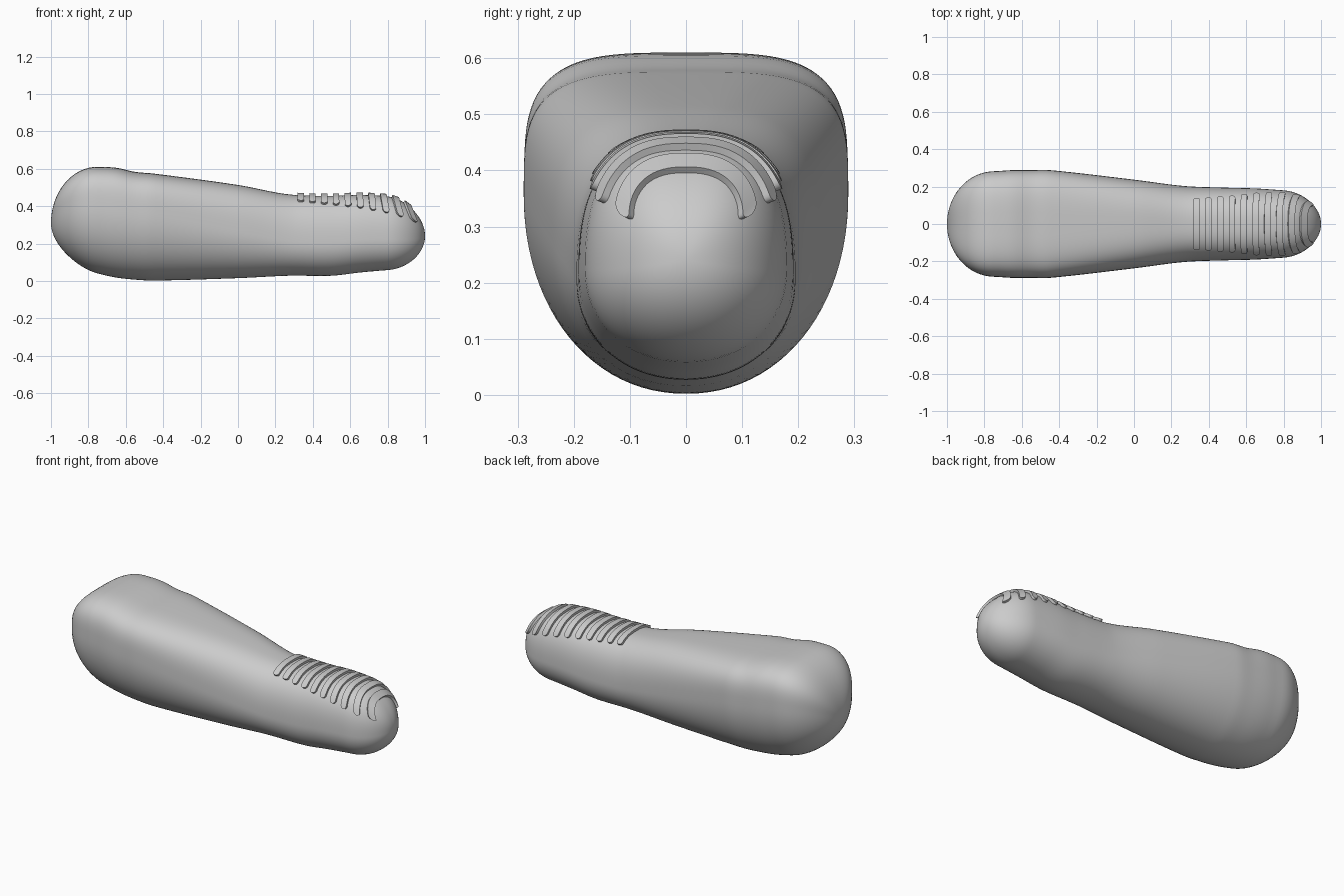
import bpy, bmesh, math
from mathutils import Vector

if "Cube" in bpy.data.objects:
    bpy.data.objects.remove(bpy.data.objects["Cube"])

# Single grey material
grey = bpy.data.materials.new("plain grey")
grey.use_nodes = True
colour = (0.6, 0.6, 0.6, 1)
grey.diffuse_color = colour
grey.node_tree.nodes["Principled BSDF"].inputs["Base Color"].default_value = colour

# Body stations: x, top, bottom, half width (before the ends are rounded)
STATIONS = [
    (-1, .61, .11, .28), (-.75, .61, .04, .282), (-.65, .605, .018, .288),
    (-.55, .583, .007, .288), (-.45, .574, .002, .288), (0, .513, .015, .237),
    (.27, .463, .028, .203), (.5, .455, .028, .194), (.65, .46, .045, .19),
    (.8, .452, .058, .18), (1, .42, .07, .165)]


def slope(i, k):
    a, b = STATIONS[max(i - 1, 0)], STATIONS[min(i + 1, len(STATIONS) - 1)]
    return (b[k] - a[k]) / (b[0] - a[0])


def profile(x, k):
    """Smooth interpolation of one station column."""
    i = 0
    while i < len(STATIONS) - 2 and x > STATIONS[i + 1][0]:
        i += 1
    a, b = STATIONS[i], STATIONS[i + 1]
    d = b[0] - a[0]
    t = (x - a[0]) / d
    blend = t * t * (3 - 2 * t)
    return (a[k] + (b[k] - a[k]) * blend
            + d * t * (1 - t) * ((1 - t) * slope(i, k) - t * slope(i + 1, k)))


def power(v, e):
    return math.copysign(abs(v) ** e, v)


def surface(x, angle):
    """Point on the body: a squarish oval section, shrunk towards each end."""
    x = max(-1, min(1, x))
    top, bottom, half = (profile(x, k) for k in (1, 2, 3))
    mix = max(0, min(1, (x + .45) / .75))
    middle = bottom + (top - bottom) * (.62 - .2 * mix)
    c, s = math.cos(angle), math.sin(angle)
    n = 3.6 - 1.0 * mix if s > 0 else 2.1
    y = half * power(c, 2 / n)
    z = middle + (top - middle if s > 0 else middle - bottom) * power(s, 2 / n)
    pole, start, length = (.31, -.75, .25) if x < 0 else (.24, .8, .2)
    t = max(0, (abs(x) - abs(start)) / length)
    shrink = math.sqrt(max(0, 1 - t * t))
    return Vector((x, y * shrink, pole + (z - pole) * shrink))


def normal(x, angle):
    e = .004
    along = surface(x + e, angle) - surface(x - e, angle)
    around = surface(x, angle + e) - surface(x, angle - e)
    return along.cross(around).normalized() * -1


def finish(bm, name, limit):
    bmesh.ops.recalc_face_normals(bm, faces=bm.faces)
    mesh = bpy.data.meshes.new(name)
    bm.to_mesh(mesh)
    bm.free()
    mesh.materials.append(grey)
    obj = bpy.data.objects.new(name, mesh)
    bpy.context.collection.objects.link(obj)
    bpy.ops.object.select_all(action='DESELECT')
    obj.select_set(True)
    bpy.context.view_layer.objects.active = obj
    bpy.ops.object.shade_smooth_by_angle(angle=math.radians(limit))


def bridge(bm, rows, closed=True):
    count = len(rows[0])
    for a, b in zip(rows, rows[1:]):
        for j in range(count):
            k = (j + 1) % count
            bm.faces.new((a[j], a[k], b[k], b[j]))


# Handle body
SIDES, CAP, SPAN = 96, 16, 60
quarter = [math.pi / 2 * i / CAP for i in range(1, CAP)]
xs = [-.75 - .25 * math.cos(a) for a in quarter]
xs += [-.75 + 1.55 * i / SPAN for i in range(SPAN + 1)]
xs += [.8 + .2 * math.sin(a) for a in quarter]
bm = bmesh.new()
rings = [[bm.verts.new(surface(x, math.tau * j / SIDES)) for j in range(SIDES)]
         for x in xs]
bridge(bm, rings)
for ring, x in ((rings[0], -1), (rings[-1], 1)):
    tip = bm.verts.new(surface(x, 0))
    for j in range(SIDES):
        bm.faces.new((ring[j], ring[(j + 1) % SIDES], tip))
finish(bm, "handle_body", 60)

# Raised grip ribs wrapped over the top of the narrow end
RIBS, STEPS, WIDTH, HEIGHT = 10, 48, .017, .013
for i in range(RIBS):
    t = i / (RIBS - 1)
    centre = .335 + .567 * t
    lean = .04 * t ** 3
    end_z = .42 - .05 * t - .055 * t ** 4

    def rib_x(angle):
        return centre + lean * (1 - math.sin(angle)) * 2

    first = .02
    while surface(rib_x(first), first).z < end_z and first < 1.4:
        first += .01
    bm = bmesh.new()
    rows = []
    for j in range(STEPS + 1):
        u = -math.cos(math.pi * j / STEPS)
        angle = math.pi / 2 + u * (math.pi / 2 - first)
        # Rounded rib ends
        near_end = max(0, (abs(u) - .9) / .1)
        w = WIDTH * math.sqrt(max(.02, 1 - near_end ** 2))
        x = rib_x(angle)
        row = []
        for side, lift in ((-1, -.01), (-1, HEIGHT), (1, HEIGHT), (1, -.01)):
            p = surface(x + side * w, angle)
            row.append(bm.verts.new(p + normal(x, angle) * lift))
        rows.append(row)
    bridge(bm, rows)
    bm.faces.new(rows[0])
    bm.faces.new(rows[-1])
    finish(bm, f"grip_rib_{i + 1}", 40)
